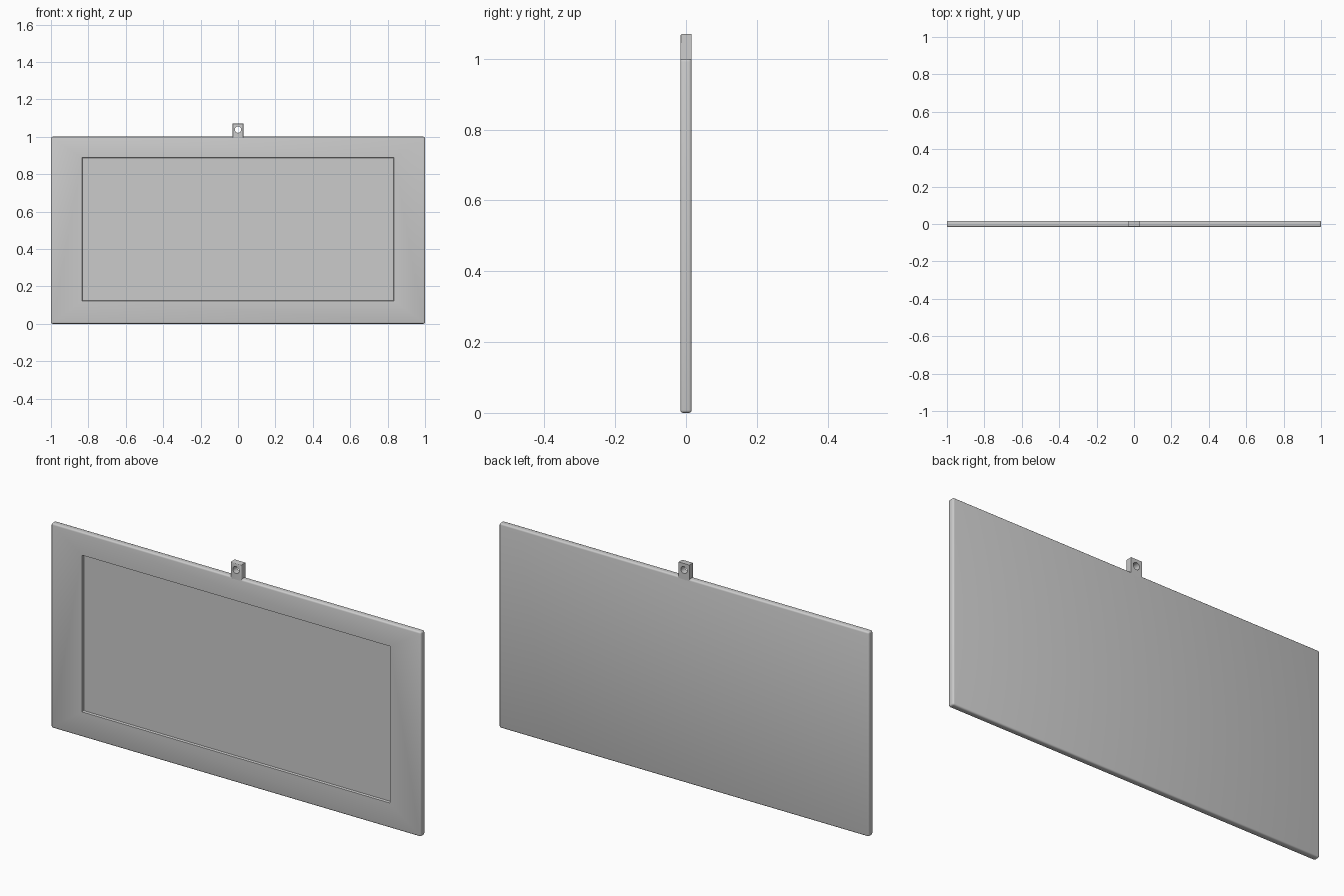
import bpy
import bmesh
from mathutils import Matrix, Vector

if "Cube" in bpy.data.objects:
    bpy.data.objects.remove(bpy.data.objects["Cube"], do_unlink=True)

THICK = 0.032
grey = bpy.data.materials.new("plain grey")
grey.use_nodes = True
grey.diffuse_color = (0.6, 0.6, 0.6, 1)
grey.node_tree.nodes["Principled BSDF"].inputs["Base Color"].default_value = (0.6, 0.6, 0.6, 1)


def finish(name, bm):
    mesh = bpy.data.meshes.new(name)
    bm.to_mesh(mesh)
    bm.free()
    mesh.materials.append(grey)
    obj = bpy.data.objects.new(name, mesh)
    bpy.context.collection.objects.link(obj)
    return obj


def box(name, size, centre):
    bm = bmesh.new()
    bmesh.ops.create_cube(bm, size=1, matrix=Matrix.Translation(centre) @ Matrix.Diagonal((*size, 1)))
    return bm


def apply_cut(obj, cutter):
    cutter.hide_render = True
    mod = obj.modifiers.new("cut", 'BOOLEAN')
    mod.object = cutter
    mod.solver = 'EXACT'
    bpy.context.view_layer.objects.active = obj
    bpy.ops.object.modifier_apply(modifier=mod.name)
    bpy.data.objects.remove(cutter, do_unlink=True)


def smooth(obj):
    bpy.ops.object.select_all(action='DESELECT')
    obj.select_set(True)
    bpy.context.view_layer.objects.active = obj
    bpy.ops.object.shade_smooth_by_angle(angle=0.6)


# Board with rounded outer edges
bm = box("board", (2, THICK, 1), (0, 0, 0.5))
bmesh.ops.bevel(bm, geom=bm.edges[:], offset=0.008, segments=3, profile=0.5, affect='EDGES')
board = finish("board", bm)

# Shallow recess in the front, its walls narrowing slightly inwards
bm = box("recess", (1.67, 0.024, 0.77), (0, -THICK / 2, 0.505))
for v in bm.verts:
    if v.co.y > -THICK / 2:
        v.co.x *= 0.995
        v.co.z += 0.004 if v.co.z < 0.5 else -0.004
apply_cut(board, finish("recess_cutter", bm))
smooth(board)

# Hanging tab, rounded around the top and front
bm = box("tab", (0.058, THICK, 0.08), (0, 0, 1.03))
soft = [e for e in bm.edges
        if all(v.co.y < 0 for v in e.verts) and any(v.co.z > 1.03 for v in e.verts)]
bmesh.ops.bevel(bm, geom=soft, offset=0.005, segments=3, profile=0.5, affect='EDGES')
tab = finish("hanging_tab", bm)

# Round hole through the tab
bm = bmesh.new()
bmesh.ops.create_cone(bm, cap_ends=True, segments=32, radius1=0.017, radius2=0.017, depth=0.1,
                      matrix=Matrix.Translation(Vector((0, 0, 1.038))) @ Matrix.Rotation(1.5708, 4, 'X'))
apply_cut(tab, finish("hole_cutter", bm))
smooth(tab)
